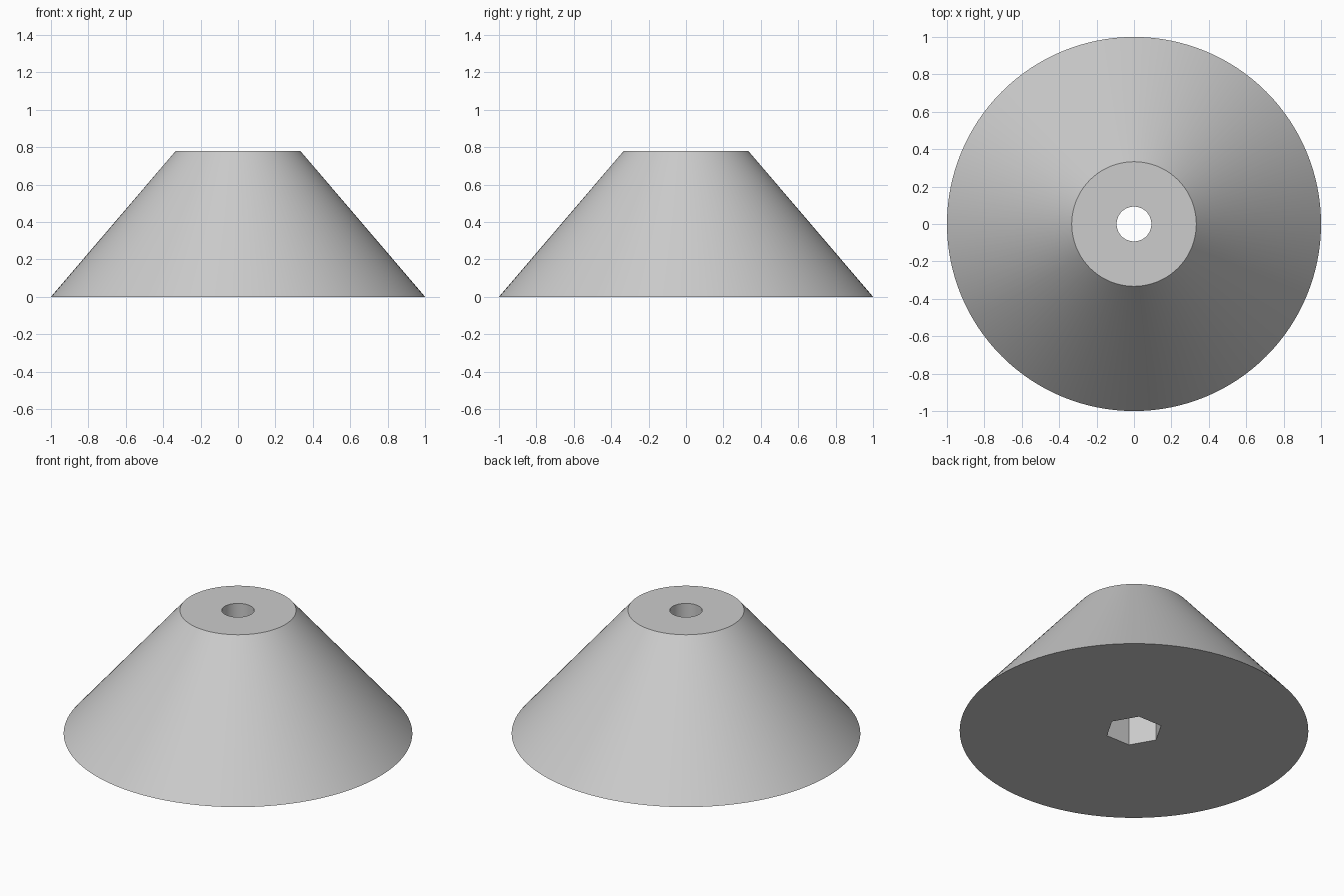
import bpy
import math

if "Cube" in bpy.data.objects:
    bpy.data.objects.remove(bpy.data.objects["Cube"], do_unlink=True)

HEIGHT = 0.78
BASE_RADIUS = 1.0
TOP_RADIUS = 0.333
BORE_RADIUS = 0.093
POCKET_RADIUS = 0.165   # corner radius of the hexagonal nut pocket
POCKET_DEPTH = 0.2

grey = bpy.data.materials.new("light_grey")
grey.use_nodes = True
colour = (0.604, 0.604, 0.604, 1)
grey.diffuse_color = colour
grey.node_tree.nodes["Principled BSDF"].inputs["Base Color"].default_value = colour


def frustum(name, sides, r_bottom, r_top, z_bottom, z_top, turn=0):
    bpy.ops.mesh.primitive_cone_add(
        vertices=sides, radius1=r_bottom, radius2=r_top, depth=z_top - z_bottom,
        location=(0, 0, (z_bottom + z_top) / 2), rotation=(0, 0, turn))
    obj = bpy.context.object
    obj.name = name
    obj.data.materials.append(grey)
    return obj


def cut(target, cutter):
    mod = target.modifiers.new(cutter.name, "BOOLEAN")
    mod.operation = "DIFFERENCE"
    mod.solver = "EXACT"
    mod.object = cutter
    bpy.ops.object.select_all(action="DESELECT")
    target.select_set(True)
    bpy.context.view_layer.objects.active = target
    bpy.ops.object.modifier_apply(modifier=mod.name)
    bpy.data.objects.remove(cutter, do_unlink=True)


# Solid truncated cone
body = frustum("cone_body", 128, BASE_RADIUS, TOP_RADIUS, 0, HEIGHT)

# Round bolt hole right through the middle
cut(body, frustum("bolt_hole", 64, BORE_RADIUS, BORE_RADIUS, -0.1, HEIGHT + 0.1))

# Hexagonal nut pocket in the underside, corners on the x axis
cut(body, frustum("nut_pocket", 6, POCKET_RADIUS, POCKET_RADIUS,
                  -0.1, POCKET_DEPTH, math.radians(30)))

# Smooth sides with crisp rims
bpy.ops.object.shade_smooth_by_angle(angle=math.radians(30))
